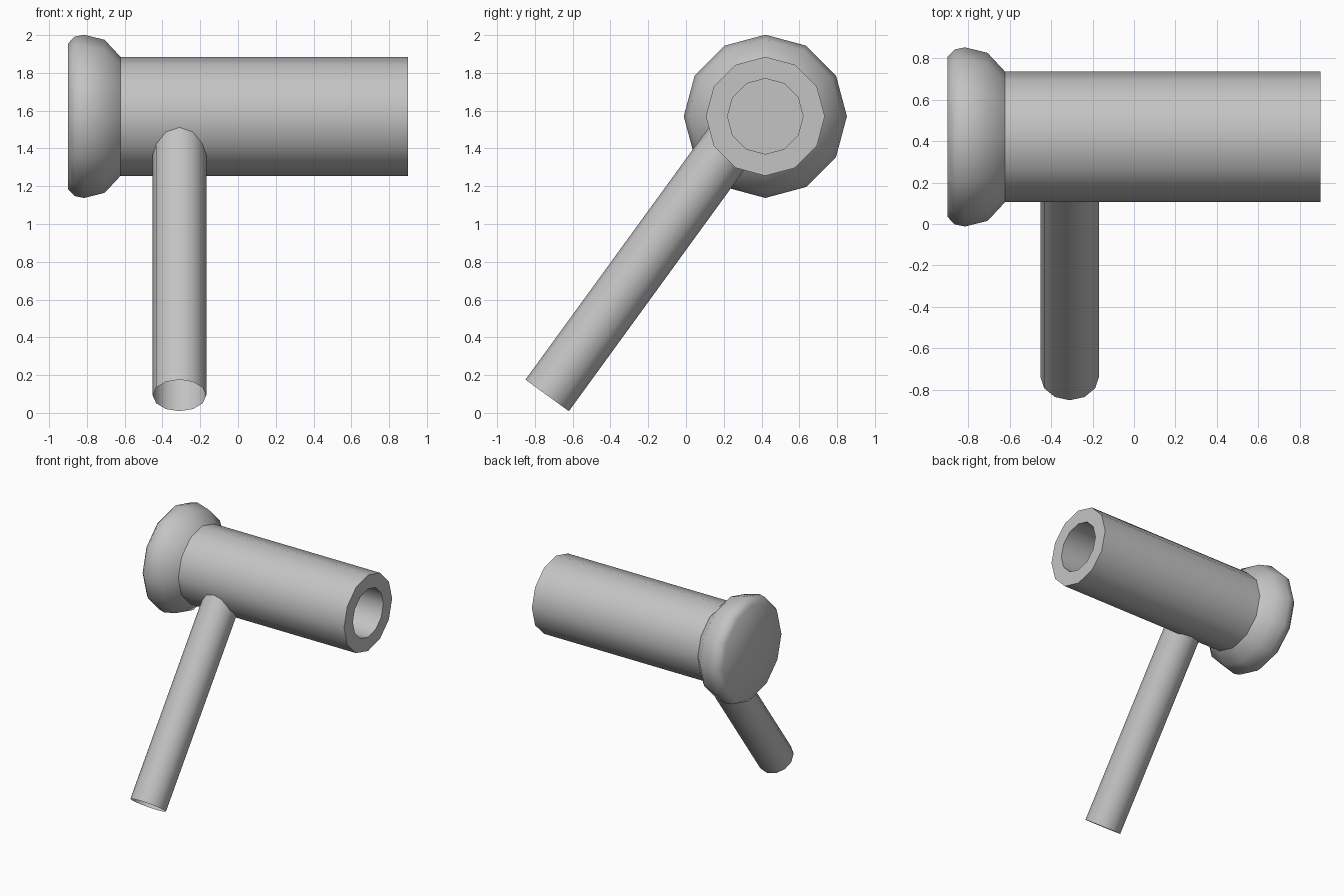
import bpy, bmesh, math
from mathutils import Vector

cube = bpy.data.objects.get("Cube")
if cube:
    bpy.data.objects.remove(cube, do_unlink=True)

SIDES = 12
AXIS = Vector((0, 0.42, 1.57))

grey = bpy.data.materials.new("plain grey")
grey.use_nodes = True
grey.diffuse_color = (0.55, 0.55, 0.55, 1)
grey.node_tree.nodes["Principled BSDF"].inputs["Base Color"].default_value = (0.55, 0.55, 0.55, 1)


def lathe(name, profile, origin, direction, cap_start=False, cap_end=False, angle=40):
    """Revolve (distance, radius) pairs around a line, with optional end caps."""
    d = Vector(direction).normalized()
    side = Vector((1, 0, 0)) if abs(d.x) < 0.5 else Vector((0, 1, 0))
    up = d.cross(side)
    bm = bmesh.new()
    rings = []
    for dist, radius in profile:
        ring = []
        for i in range(SIDES):
            a = math.tau * i / SIDES
            offset = side * math.cos(a) + up * math.sin(a)
            ring.append(bm.verts.new(Vector(origin) + d * dist + offset * radius))
        rings.append(ring)
    for a, b in zip(rings, rings[1:]):
        for i in range(SIDES):
            j = (i + 1) % SIDES
            bm.faces.new((a[i], a[j], b[j], b[i]))
    if cap_start:
        bm.faces.new(rings[0][::-1])
    if cap_end:
        bm.faces.new(rings[-1])
    mesh = bpy.data.meshes.new(name)
    bm.to_mesh(mesh)
    bm.free()
    mesh.materials.append(grey)
    obj = bpy.data.objects.new(name, mesh)
    bpy.context.collection.objects.link(obj)
    bpy.ops.object.select_all(action='DESELECT')
    obj.select_set(True)
    bpy.context.view_layer.objects.active = obj
    bpy.ops.object.shade_smooth_by_angle(angle=math.radians(angle))
    return obj


# Thick barrel with a deep blind bore
lathe("barrel", [(-0.64, 0.315), (0.9, 0.315), (0.9, 0.2), (-0.88, 0.2)],
      AXIS, (1, 0, 0), cap_end=True)

# Rounded head with a flat back
lathe("head", [(-0.9, 0.385), (-0.865, 0.422), (-0.815, 0.432),
               (-0.706, 0.405), (-0.622, 0.315)],
      AXIS, (1, 0, 0), cap_start=True, angle=60)

# Slanted hollow handle, open at the foot
lathe("handle", [(0, 0.142), (1.66, 0.142)],
      (-0.31, -0.735, 0.0925), (0, 0.588, 0.809))
